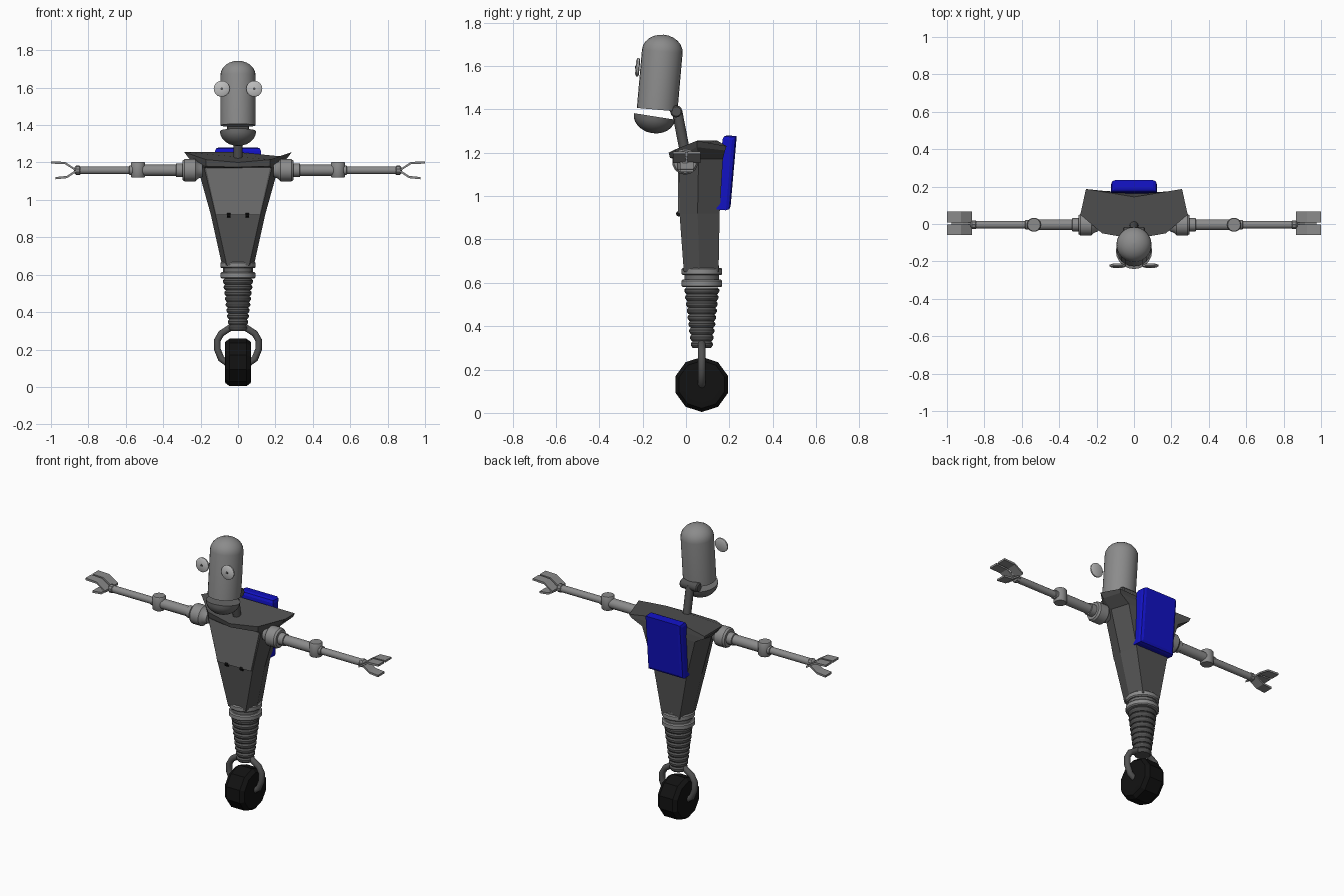
import bpy, bmesh, math
from mathutils import Vector, Matrix

if "Cube" in bpy.data.objects:
    bpy.data.objects.remove(bpy.data.objects["Cube"])


def material(name, *rgb):
    m = bpy.data.materials.new(name)
    m.diffuse_color = (*rgb, 1)
    m.use_nodes = True
    m.node_tree.nodes["Principled BSDF"].inputs["Base Color"].default_value = m.diffuse_color
    return m


LIGHT = material("light grey", 0.26, 0.26, 0.26)
DARK = material("dark grey", 0.085, 0.085, 0.085)
MID = material("mid grey", 0.16, 0.16, 0.16)
BLACK = material("rubber black", 0.006, 0.006, 0.006)
BLUE = material("blue", 0.006, 0.006, 0.55)
PALE = material("pale grey", 0.5, 0.5, 0.5)


def finish(name, bm, mat, smooth=35):
    bmesh.ops.recalc_face_normals(bm, faces=bm.faces)
    me = bpy.data.meshes.new(name)
    bm.to_mesh(me)
    bm.free()
    me.materials.append(mat)
    ob = bpy.data.objects.new(name, me)
    bpy.context.collection.objects.link(ob)
    if smooth:
        bpy.ops.object.select_all(action='DESELECT')
        ob.select_set(True)
        bpy.context.view_layer.objects.active = ob
        bpy.ops.object.shade_smooth_by_angle(angle=math.radians(smooth))
    return ob


def loft(name, rings, mat, smooth=0):
    """Skin closed rings of equal length and cap both ends."""
    bm = bmesh.new()
    vs = [[bm.verts.new(p) for p in r] for r in rings]
    n = len(vs[0])
    for a, b in zip(vs, vs[1:]):
        for i in range(n):
            j = (i + 1) % n
            bm.faces.new((a[i], a[j], b[j], b[i]))
    bm.faces.new(vs[0])
    bm.faces.new(vs[-1])
    return finish(name, bm, mat, smooth)


def lathe(name, profile, mat, loc, axis='Z', n=16, tilt=0, smooth=35, turn=0):
    """Turn (radius, height) points about an axis through loc."""
    rot = {'Z': Matrix.Identity(3), 'X': Matrix.Rotation(math.pi / 2, 3, 'Y'),
           'Y': Matrix.Rotation(math.pi / 2, 3, 'X')}[axis]
    rot = Matrix.Rotation(math.radians(tilt), 3, 'X') @ rot
    rings = [[rot @ Vector((max(r, 0.0005) * math.cos(turn + 2 * math.pi * i / n),
                            max(r, 0.0005) * math.sin(turn + 2 * math.pi * i / n), h)) + Vector(loc)
              for i in range(n)] for r, h in profile]
    return loft(name, rings, mat, smooth)


def tube(name, pts, r, mat, n=10):
    """Sweep a round section along a path."""
    pts = [Vector(p) for p in pts]
    rings = []
    for i, p in enumerate(pts):
        d = (pts[min(i + 1, len(pts) - 1)] - pts[max(i - 1, 0)]).normalized()
        u = d.cross(Vector((0, 1, 0))).normalized()
        v = d.cross(u)
        rings.append([p + r * (u * math.cos(2 * math.pi * k / n) + v * math.sin(2 * math.pi * k / n))
                      for k in range(n)])
    return loft(name, rings, mat, 40)


def strip(name, path, y0, y1, t, mat):
    """Flat bent plate following (x, z) points, from y0 to y1."""
    return loft(name, [[(x, y0, z - t), (x, y1, z - t), (x, y1, z + t), (x, y0, z + t)]
                       for x, z in path], mat)


CY = 0.073  # depth of the wheel and waist

# Wheel with rounded shoulders
lathe("wheel", [(0.085, -0.07), (0.11, -0.068), (0.127, -0.045), (0.127, 0.045), (0.11, 0.068), (0.085, 0.07)],
      BLACK, (0, CY, 0.131), 'X', 10, smooth=0, turn=0)

# Fork arms
for s, side in ((1, "right"), (-1, "left")):
    tube("fork_" + side, [(s * x, CY, z) for x, z in
         ((0.0, 0.325), (0.04, 0.318), (0.09, 0.285), (0.11, 0.25), (0.11, 0.2), (0.09, 0.15), (0.06, 0.13))],
         0.018, DARK)

# Ribbed lower trunk
ribs = []
for i in range(9):
    z, r = 0.30 + i * 0.031, 0.043 + i * 0.0037
    ribs += [(r, z), (r + 0.008, z + 0.012), (r + 0.008, z + 0.02), (r, z + 0.031)]
lathe("ribbed_trunk", ribs, DARK, (0, CY, 0), n=16, smooth=25)

# Waist rings
for i, z in enumerate((0.58, 0.635)):
    lathe(f"waist_ring_{i + 1}", [(0.088, 0), (0.094, 0.006), (0.094, 0.028), (0.088, 0.034)],
          LIGHT, (0, CY, z), n=16)
lathe("waist_core", [(0.08, 0), (0.08, 0.09)], MID, (0, CY, 0.59))


# Torso: chamfered sections widening to a flared saddle-shaped collar
def half_ring(half):
    return half + [(-x, y, z) for x, y, z in reversed(half[1:-1])]


def section(z, fx, sx, bx, f, b):
    m = f + (b - f) * 0.45
    return half_ring([(0, f, z), (fx, f, z), (sx, m, z), (bx, b, z), (0, b, z)])


loft("torso", [
    section(0.65, 0.06, 0.085, 0.06, -0.01, 0.15),
    section(0.92, 0.12, 0.145, 0.11, -0.03, 0.155),
    section(1.17, 0.18, 0.215, 0.18, -0.034, 0.17),
    half_ring([(0, -0.074, 1.175), (0.17, -0.045, 1.18), (0.265, 0.05, 1.225), (0.25, 0.18, 1.21), (0, 0.16, 1.21)]),
    half_ring([(0, -0.08, 1.2), (0.17, -0.05, 1.215), (0.287, 0.05, 1.255), (0.257, 0.187, 1.23), (0, 0.145, 1.255)]),
], DARK)

# Chest door and its hinges
loft("chest_door", [[(-0.172, y, 1.175), (0.172, y, 1.175), (0.115, y, 0.92), (-0.115, y, 0.92)]
                    for y in (-0.038, -0.028)], MID)
for s, side in ((1, "right"), (-1, "left")):
    lathe("door_hinge_" + side, [(0.012, -0.009), (0.012, 0.009)], BLACK, (s * 0.05, -0.034, 0.918), 'X', 10)

# Backpack, leaning back
bm = bmesh.new()
bmesh.ops.create_cube(bm, size=1, matrix=Matrix.Translation((0, 0.187, 1.107))
                      @ Matrix.Rotation(math.radians(-5), 4, 'X') @ Matrix.Diagonal((0.245, 0.064, 0.345, 1)))
back = [e for e in bm.edges if sum(f.calc_center_median().y > 0.2 for f in e.link_faces) == 1]
bmesh.ops.bevel(bm, geom=back, offset=0.02, segments=2, profile=0.5, affect='EDGES')
finish("backpack", bm, BLUE, 0)

# Arms
AY, AZ = -0.004, 1.158
for s, side in ((1, "right"), (-1, "left")):
    def part(name, prof, mat=LIGHT, n=14):
        lathe(f"{name}_{side}", [(r, s * x) for r, x in prof], mat, (0, AY, AZ), 'X', n)
    part("shoulder", [(0.035, 0.19), (0.045, 0.215), (0.06, 0.228), (0.06, 0.285), (0.052, 0.296)])
    part("upper_arm", [(0.036, 0.29), (0.036, 0.33), (0.03, 0.332), (0.03, 0.51)])
    lathe("elbow_" + side, [(0.034, -0.042), (0.038, -0.036), (0.038, 0.036), (0.034, 0.042)],
          LIGHT, (s * 0.535, AY, AZ + 0.003), 'Z', 14)
    part("forearm", [(0.026, 0.565), (0.026, 0.58), (0.021, 0.582), (0.021, 0.85)])
    part("wrist", [(0.012, 0.835), (0.025, 0.847), (0.025, 0.865), (0.012, 0.877)], n=10)
    # Two upper fingers and matching lower grippers
    for i, (y0, y1) in enumerate(((-0.06, -0.003), (0.008, 0.066))):
        strip(f"upper_finger_{i + 1}_{side}", [(s * x, z) for x, z in
              ((0.865, 1.158), (0.925, 1.197), (1.0, 1.2))], y0, y1, 0.006, LIGHT)
    strip(f"thumb_{side}", [(s * x, z) for x, z in ((0.865, 1.155), (0.915, 1.122), (0.975, 1.116))],
          -0.028, 0.034, 0.006, LIGHT)

# Neck and its hinge barrel
lathe("neck", [(0.024, -0.02), (0.024, 0.19)], DARK, (0, -0.005, 1.205), n=12, tilt=11)
lathe("neck_hinge", [(0.022, -0.06), (0.028, -0.054), (0.028, 0.054), (0.022, 0.06)],
      DARK, (0, -0.045, 1.39), 'X', 12)

# Domed head, leaning back a little
dome = [(0.094 * math.cos(a), 0.27 + 0.077 * math.sin(a)) for a in (math.pi / 12 * k for k in range(7))]
lathe("head", [(0.094, 0)] + dome, LIGHT, (0, -0.133, 1.398), n=24, tilt=-5)

# Bowl-shaped jaw
bowl = [(0.097 * math.cos(a), -0.078 * math.sin(a)) for a in (math.pi / 12 * k for k in range(7))]
lathe("jaw", bowl, MID, (0, -0.145, 1.367), n=20, tilt=-9)

# Disc eyes with small pupils
for s, side in ((1, "right"), (-1, "left")):
    lathe("eye_" + side, [(0.034, 0.01), (0.043, 0.004), (0.043, -0.004), (0.034, -0.008)],
          PALE, (s * 0.087, -0.222, 1.594), 'Y', 18, tilt=-5)
    lathe("pupil_" + side, [(0.007, 0), (0.007, 0.003)], DARK, (s * 0.087, -0.232, 1.594), 'Y', 10, tilt=-5)
